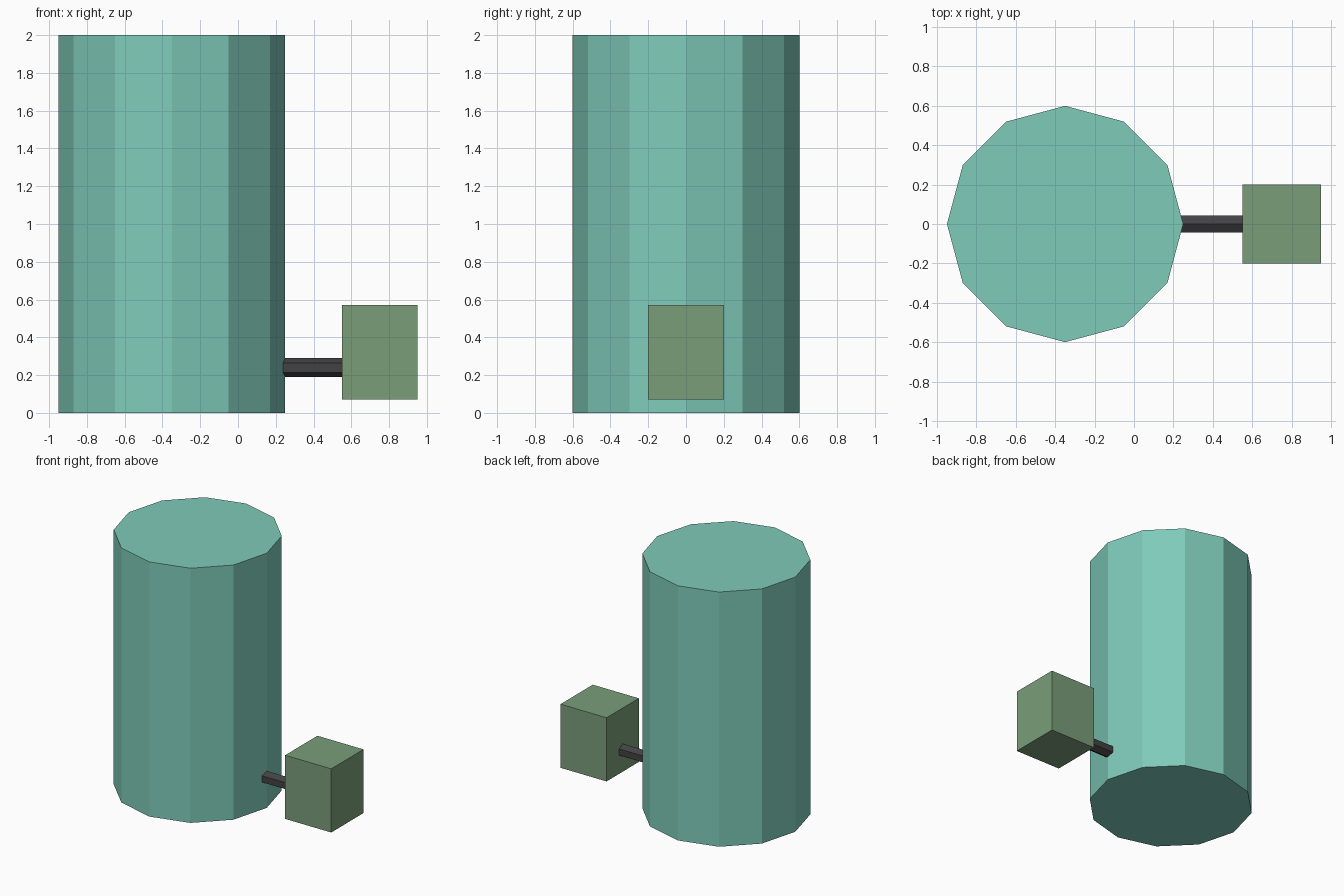
import bpy, math

if "Cube" in bpy.data.objects:
    bpy.data.objects.remove(bpy.data.objects["Cube"])


def material(name, rgb):
    # sRGB 0-255 to linear
    lin = [((c / 255 + 0.055) / 1.055) ** 2.4 for c in rgb]
    m = bpy.data.materials.new(name)
    m.diffuse_color = (*lin, 1.0)
    m.use_nodes = True
    m.node_tree.nodes["Principled BSDF"].inputs["Base Color"].default_value = m.diffuse_color
    return m


def finish(name, mat):
    ob = bpy.context.object
    ob.name = name
    ob.data.materials.append(mat)
    bpy.ops.object.transform_apply(location=False, rotation=True, scale=True)
    return ob


teal = material("teal", (127, 203, 186))
green = material("sage green", (122, 158, 122))
dark = material("dark grey", (66, 66, 68))

# Tank: twelve-sided upright cylinder
bpy.ops.mesh.primitive_cylinder_add(vertices=12, radius=0.6, depth=2,
                                    location=(-0.35, 0, 1))
finish("tank", teal)

# Pump housing: plain box
bpy.ops.mesh.primitive_cube_add(size=1, location=(0.75, 0, 0.32))
bpy.context.object.scale = (0.4, 0.4, 0.5)
finish("pump_box", green)

# Pipe: six-sided, joining tank and box, one edge on top
x0, x1 = 0.21, 0.56
bpy.ops.mesh.primitive_cylinder_add(vertices=6, radius=0.05, depth=x1 - x0,
                                    location=((x0 + x1) / 2, 0, 0.24),
                                    rotation=(math.pi / 2, 0, math.pi / 2))
finish("pipe", dark)
